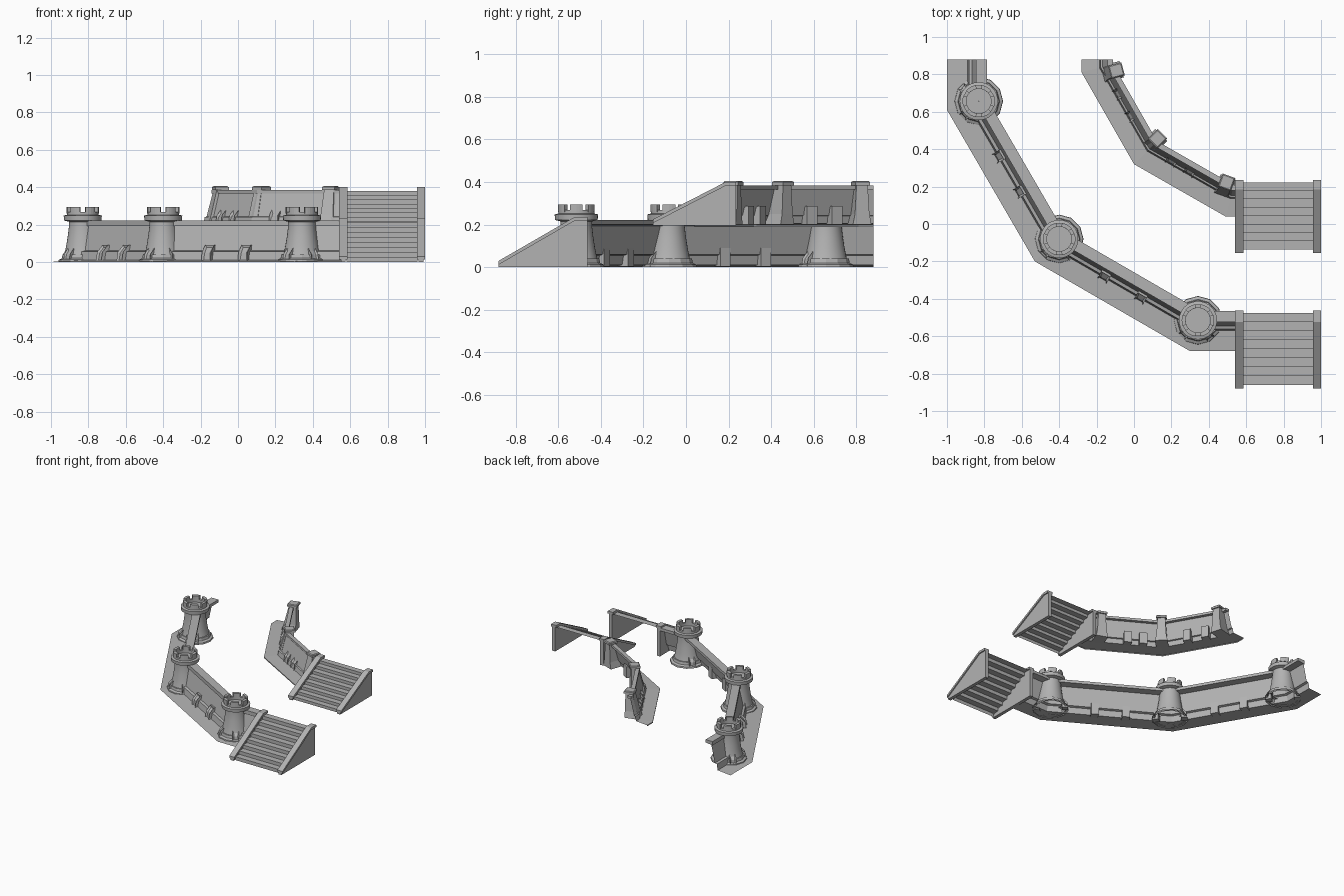
import bpy, bmesh
from math import cos, sin, pi, radians
from mathutils import Vector, Matrix

if "Cube" in bpy.data.objects:
    bpy.data.objects.remove(bpy.data.objects["Cube"])

stone = bpy.data.materials.new("grey stone")
stone.use_nodes = True
GREY = (0.45, 0.45, 0.45, 1)
stone.diffuse_color = GREY
stone.node_tree.nodes["Principled BSDF"].inputs["Base Color"].default_value = GREY


def finish(name, bm, smooth=False, solid=True):
    if solid:
        bmesh.ops.recalc_face_normals(bm, faces=bm.faces)
    mesh = bpy.data.meshes.new(name)
    bm.to_mesh(mesh)
    bm.free()
    mesh.materials.append(stone)
    ob = bpy.data.objects.new(name, mesh)
    bpy.context.collection.objects.link(ob)
    if smooth:
        bpy.ops.object.select_all(action='DESELECT')
        ob.select_set(True)
        bpy.context.view_layer.objects.active = ob
        bpy.ops.object.shade_smooth_by_angle(angle=radians(35))
    return ob


def loft(bm, rings, closed=True, caps=False):
    rows = [[bm.verts.new(p) for p in ring] for ring in rings]
    n = len(rows[0])
    for a, b in zip(rows, rows[1:]):
        for i in range(n if closed else n - 1):
            j = (i + 1) % n
            bm.faces.new((a[i], a[j], b[j], b[i]))
    if caps:
        bm.faces.new(rows[0][::-1])
        bm.faces.new(rows[-1])


def offset_path(path, d):
    """Shift a plan path inward (to its left) with mitred corners."""
    pts = [Vector(p) for p in path]
    normals = []
    for a, b in zip(pts, pts[1:]):
        t = (b - a).normalized()
        normals.append(Vector((-t.y, t.x)))
    out = []
    for i, p in enumerate(pts):
        n0, n1 = normals[max(i - 1, 0)], normals[min(i, len(normals) - 1)]
        m = n0 + n1
        out.append(p + m * (2 * d / m.length_squared))
    return out


def sweep(name, path, profile, solid):
    lines = [[(p.x, p.y, z) for p in offset_path(path, d)] for d, z in profile]
    bm = bmesh.new()
    if solid:
        loft(bm, list(zip(*lines)), caps=True)
    else:
        loft(bm, lines, closed=False)
    return finish(name, bm, solid=solid)


def place(x, y, z, angle):
    return Matrix.Translation((x, y, z)) @ Matrix.Rotation(angle, 4, 'Z')


def foot_block(name, x, y, z, angle, s=1.0):
    """Small sloped buttress; local +x points into the wall."""
    side = [(-.02, 0), (.035, 0), (.035, .088), (.022, .088), (-.012, .05)]
    bm = bmesh.new()
    loft(bm, [[(u * s, w * s, h * s) for u, h in side] for w in (-.028, .028)], caps=True)
    bmesh.ops.recalc_face_normals(bm, faces=bm.faces)
    front = [f for f in bm.faces if f.normal.x < -.5]
    bmesh.ops.inset_region(bm, faces=front, thickness=.012 * s, depth=-.01 * s)
    bm.transform(place(x, y, z, angle))
    finish(name, bm)


def wall_blocks(name, path, segments, d, z):
    line = offset_path(path, d)
    for i, fractions in segments:
        a, b = line[i], line[i + 1]
        t = (b - a).normalized()
        angle = Vector((1, 0)).angle_signed(Vector((-t.y, t.x)))
        for f in fractions:
            p = a.lerp(b, f)
            foot_block(name, p.x, p.y, z, -angle)


# Outer wall: ground strip, plinth, leaning face and top beam
lower = [(-1, .88), (-1, .61), (-.53, -.2), (.3, -.68), (.56, -.68)]
sweep("lower_wall", lower,
      [(0, 0), (.11, .01), (.118, .055), (.135, .06), (.165, .195)], False)
sweep("lower_walkway", lower, [(.155, .192), (.155, .222), (.215, .222), (.215, .2)], True)
wall_blocks("lower_foot_block", lower, [(1, (.37, .62)), (2, (.37, .62))], .108, .003)

# Inner wall on the upper level
upper = [(-.28, .88), (-.28, .81), (0, .32), (.49, .04), (.56, .04)]
sweep("upper_wall", upper,
      [(0, .19), (0, .198), (.095, .205), (.102, .24), (.112, .243), (.145, .37)], False)
sweep("upper_walkway", upper, [(.138, .365), (.138, .384), (.168, .384), (.168, .365)], True)
wall_blocks("upper_foot_block", upper, [(1, (.33, .6)), (2, (.27, .49))], .108, .2)


# Round towers on the outer wall
def tower(x, y):
    def ring(r, z, n):
        return [(x + r * cos(2 * pi * i / n), y + r * sin(2 * pi * i / n), z) for i in range(n)]

    bm = bmesh.new()
    loft(bm, [ring(r, z, 12) for r, z in ((.13, 0), (.128, .012), (.112, .02), (.108, .04), (.08, .042))])
    finish("tower_base", bm)
    body = [(.11, .005), (.098, .04), (.088, .09), (.08, .14), (.074, .19), (.074, .215),
            (.1, .222), (.102, .248), (.085, .252), (.085, .268), (.066, .268), (.066, .245), (.001, .245)]
    bm = bmesh.new()
    loft(bm, [ring(r, z, 32) for r, z in body])
    finish("tower_body", bm, smooth=True)
    bm = bmesh.new()
    for k in range(6):
        arc = [k * pi / 3 + s * pi / 36 for s in range(-4, 5, 2)]
        loft(bm, [[(x + r * cos(a), y + r * sin(a), z) for r, z in
                   ((.066, .26), (.087, .26), (.087, .294), (.066, .294))] for a in arc], caps=True)
    finish("tower_merlons", bm)
    for deg in (140, 225, 305):
        a = radians(deg)
        foot_block("tower_foot_block", x + .108 * cos(a), y + .108 * sin(a), .003, a + pi, .8)


for p in ((-.83, .657), (-.4, -.08), (.342, -.515)):
    tower(*p)


# Leaning piers on the inner wall
def pier(x, y, deg):
    def rect(u0, u1, w, z):
        return [(u0, -w, z), (u1, -w, z), (u1, w, z), (u0, w, z)]

    for name, rings in (
            ("pier", (rect(-.075, .03, .045, .2), rect(-.06, .03, .035, .25), rect(-.025, .028, .027, .39))),
            ("pier_cap", (rect(-.036, .038, .036, .385), rect(-.036, .038, .036, .4),
                          rect(-.03, .032, .03, .405)))):
        bm = bmesh.new()
        loft(bm, rings, caps=True)
        bm.transform(place(x, y, 0, radians(deg)))
        finish(name, bm)


for p in ((-.095, .82, 15), (.125, .455, 45), (.495, .222, 70)):
    pier(*p)


# Stairs: folded sheet of steps between two side walls with copings
def stairs(level, y0, y1, z0, z1, flat, rail_z, count=8):
    run, rise = (y1 - y0 - .03) / count, (z1 - z0) / count
    fold = []
    for i in range(count):
        y = y0 + .018 + i * run
        fold += [(y, z0 + i * rise), (y, z0 + (i + 1) * rise)]
    fold.append((y1 - .012, z1))
    bm = bmesh.new()
    loft(bm, [[(.58, y, z), (.96, y, z)] for y, z in fold], closed=False)
    finish(level + "_steps", bm, solid=False)
    slope = [(y0, z0 + .03), (flat, rail_z), (y1, rail_z)]
    panel = [(y0, z0)] + slope + [(y1, z0)]
    coping = slope + [(y, z - .018) for y, z in slope[::-1]]
    for x in (.563, .978):
        for name, outline, w in (("_side", panel, .013), ("_coping", coping, .022)):
            bm = bmesh.new()
            loft(bm, [[(x + s, y, z) for y, z in outline] for s in (-w, w)], caps=True)
            finish(level + name, bm)


stairs("lower_stair", -.88, -.463, 0, .215, -.525, .235)
stairs("upper_stair", -.155, .235, .195, .38, .185, .4)
